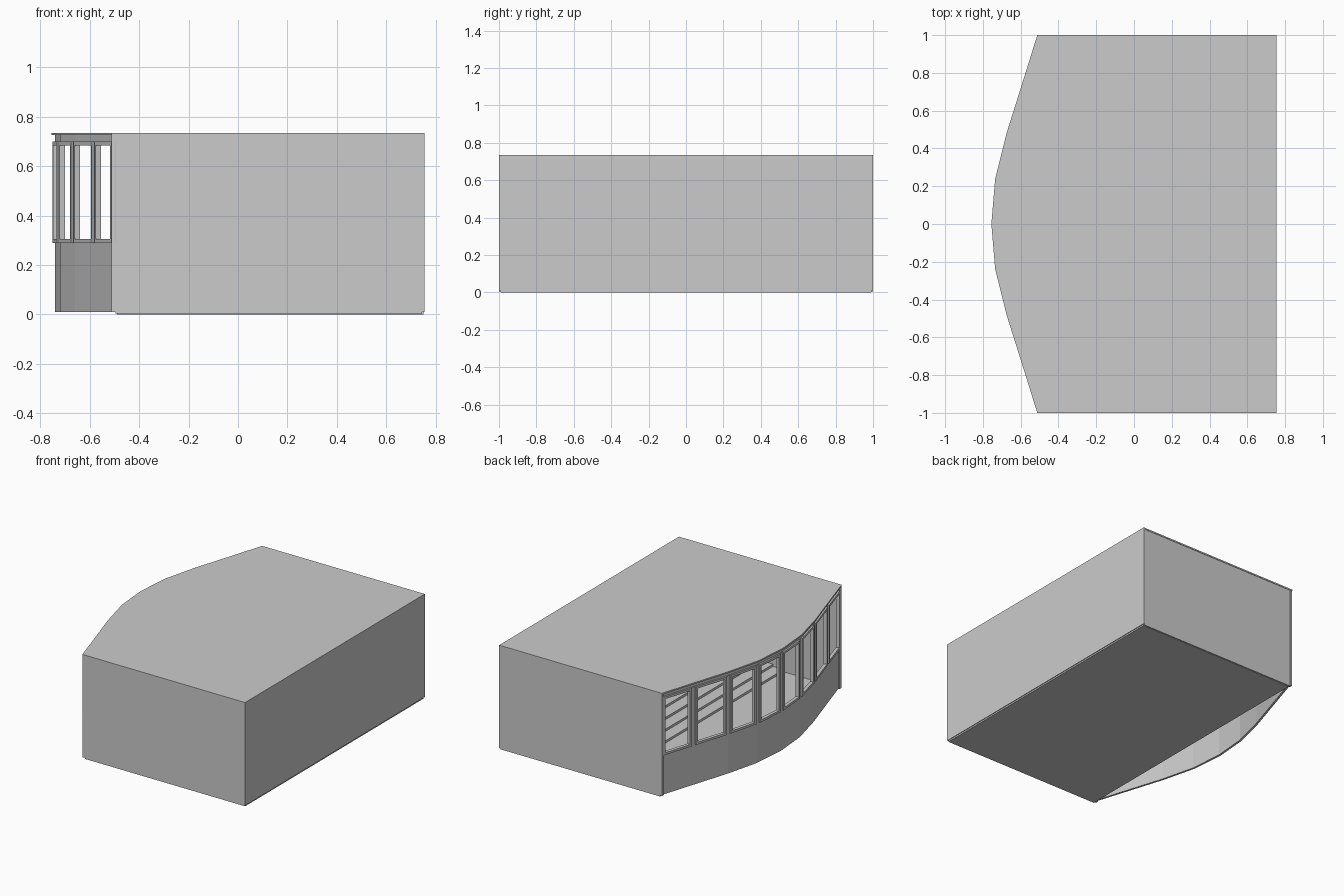
import bpy, bmesh
from mathutils import Vector

if "Cube" in bpy.data.objects:
    bpy.data.objects.remove(bpy.data.objects["Cube"])


def prism(name, pts, z0, z1):
    """Extrude a plan outline between two heights."""
    bm = bmesh.new()
    face = bm.faces.new([bm.verts.new((x, y, z0)) for x, y in pts])
    top = bmesh.ops.extrude_face_region(bm, geom=[face])["geom"]
    verts = [v for v in top if isinstance(v, bmesh.types.BMVert)]
    bmesh.ops.translate(bm, verts=verts, vec=(0, 0, z1 - z0))
    bmesh.ops.recalc_face_normals(bm, faces=bm.faces[:])
    mesh = bpy.data.meshes.new(name)
    bm.to_mesh(mesh)
    bm.free()
    obj = bpy.data.objects.new(name, mesh)
    bpy.context.collection.objects.link(obj)
    return obj


def box(name, x0, x1, y0, y1, z0, z1):
    return prism(name, [(x0, y0), (x1, y0), (x1, y1), (x0, y1)], z0, z1)


# Bowed plan line, from the front corner to the back corner
half = [(-0.755, 0), (-0.735, 0.24), (-0.675, 0.48), (-0.59, 0.75), (-0.512, 1.0)]
bow = [(x, -y) for x, y in reversed(half[1:])] + half


def shifted(d):
    return [(x + d, y * (1 - 0.005 * (d > 0))) for x, y in bow]


# Roof slab, floor slab and plain walls
prism("roof", bow + [(0.755, 1), (0.755, -1)], 0.725, 0.735)
box("floor", -0.49, 0.75, -0.99, 0.99, 0, 0.01)
box("right_wall", 0.745, 0.755, -1, 1, 0.01, 0.725)
for side, s in (("front", -1), ("back", 1)):
    box(side + "_wall", -0.495, 0.745, s * 0.985, s * 0.997, 0.003, 0.725)
    box(side + "_corner_post", -0.512, -0.498, s * 0.975, s * 0.997, 0.01, 0.725)

# Bowed parapet below the windows and header above
outer, inner = shifted(0.015), shifted(0.03)
ring = outer + inner[::-1]
prism("bow_parapet", ring, 0.01, 0.29)
prism("bow_header", ring, 0.70, 0.725)

# Window frames, one per bow facet, standing slightly proud of the wall
SILL, HEAD, BAR = 0.29, 0.70, 0.016
line = [Vector(p) for p in shifted(0.012)]
for i, (a, b) in enumerate(zip(line, line[1:])):
    along = (b - a).normalized()
    out = Vector((-along.y, along.x))
    length = (b - a).length

    def bar(name, s0, s1, z0, z1, d0, d1):
        pts = [a + along * s + out * d for s, d in ((s0, d0), (s1, d0), (s1, d1), (s0, d1))]
        prism(f"{name}_{i}", pts, z0, z1)

    s0, s1 = 0.016, length - 0.016
    bar("frame_left", s0, s0 + BAR, SILL, HEAD, -0.015, 0.008)
    bar("frame_right", s1 - BAR, s1, SILL, HEAD, -0.015, 0.008)
    bar("frame_bottom", s0 + BAR, s1 - BAR, SILL, SILL + BAR, -0.015, 0.008)
    bar("frame_top", s0 + BAR, s1 - BAR, HEAD - BAR, HEAD, -0.015, 0.008)
    # Pier halves between neighbouring windows
    bar("pier_start", 0, s0, SILL, HEAD, -0.016, 0.0)
    bar("pier_end", s1, length, SILL, HEAD, -0.016, 0.0)

# Low stepped tiers inside, rising toward the right wall
STEPS = 10
run = (0.745 + 0.07) / STEPS
for k in range(STEPS):
    x = -0.07 + k * run
    box(f"tier_{k}", x, x + run, -0.985, 0.985, 0.01, 0.01 + 0.016 * (k + 1))
